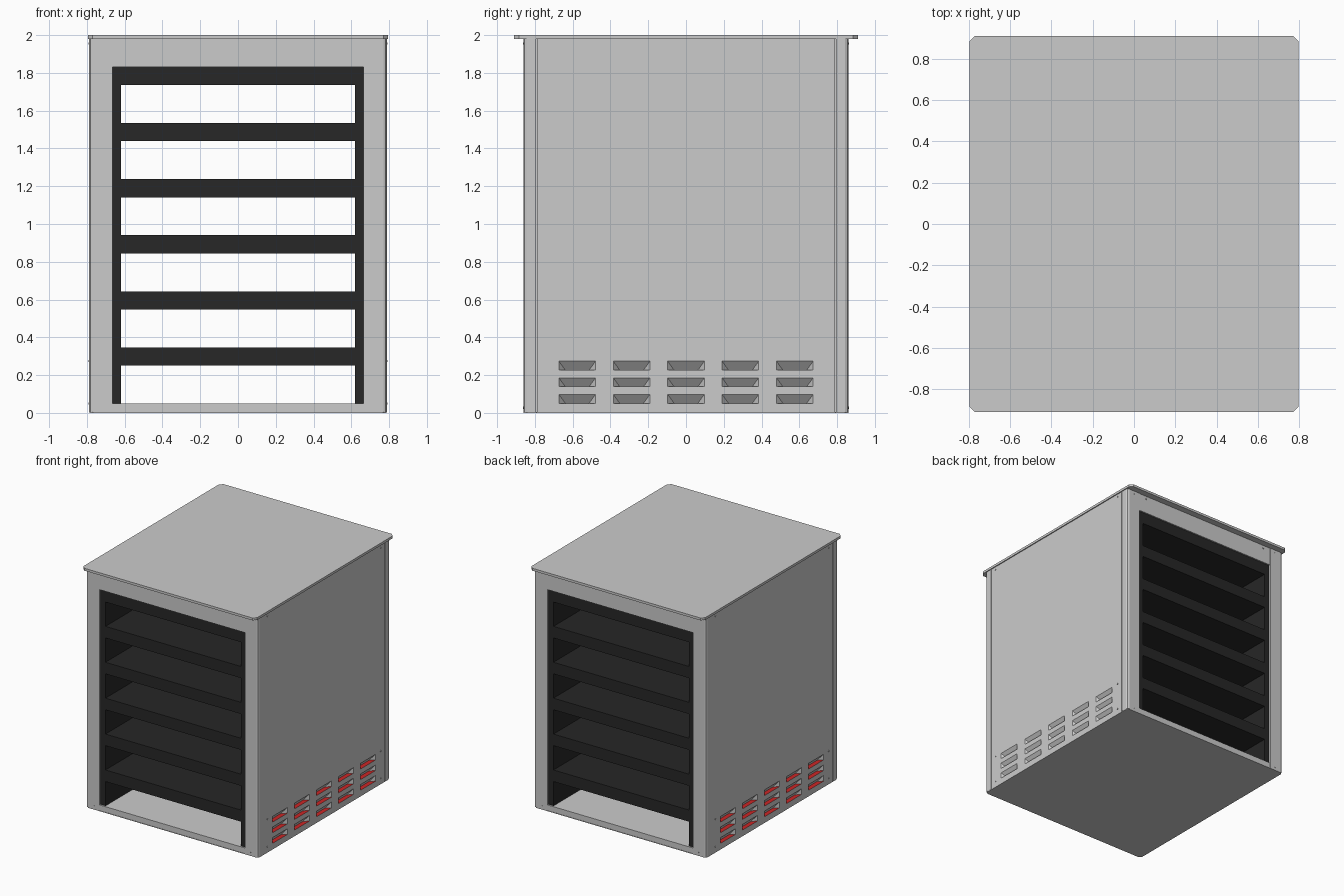
import bpy, bmesh, math
from mathutils import Matrix

if "Cube" in bpy.data.objects:
    bpy.data.objects.remove(bpy.data.objects["Cube"])

def material(name, col):
    m = bpy.data.materials.new(name)
    m.diffuse_color = (*col, 1)
    m.use_nodes = True
    m.node_tree.nodes["Principled BSDF"].inputs["Base Color"].default_value = m.diffuse_color
    return m

DARK = material("dark_frame", (0.02, 0.02, 0.02))
RED = material("red_interior", (0.6, 0.02, 0.02))

def make(name, bm, mats=()):
    me = bpy.data.meshes.new(name)
    bm.to_mesh(me)
    bm.free()
    for m in mats:
        me.materials.append(m)
    ob = bpy.data.objects.new(name, me)
    bpy.context.collection.objects.link(ob)
    return ob

def prism(name, pts, z0, z1, mats=()):
    bm = bmesh.new()
    lo = [bm.verts.new((x, y, z0)) for x, y in pts]
    hi = [bm.verts.new((x, y, z1)) for x, y in pts]
    bm.faces.new(lo)
    bm.faces.new(hi)
    for i in range(len(pts)):
        j = (i + 1) % len(pts)
        bm.faces.new((lo[i], lo[j], hi[j], hi[i]))
    bmesh.ops.recalc_face_normals(bm, faces=bm.faces[:])
    return make(name, bm, mats)

def box(name, x0, x1, y0, y1, z0, z1, mats=()):
    return prism(name, [(x0, y0), (x1, y0), (x1, y1), (x0, y1)], z0, z1, mats)

def chamfered(x, y, c):
    return [(x - c, -y), (x, c - y), (x, y - c), (x - c, y),
            (c - x, y), (-x, y - c), (-x, c - y), (c - x, -y)]

# lid and base
prism("top_lid", chamfered(0.795, 0.91, 0.026), 1.98, 2.0)
prism("base_pan", chamfered(0.787, 0.86, 0.019), 0, 0.004)
box("floor", -0.665, 0.665, -0.857, 0.857, 0.004, 0.05)

# four corner posts, stepped behind the side panel gap
post = [(0.665, 0.86), (0.769, 0.86), (0.781, 0.855), (0.788, 0.842), (0.788, 0.794),
        (0.775, 0.794), (0.775, 0.78), (0.665, 0.78)]
for sx in (1, -1):
    for sy in (1, -1):
        prism("corner_post", [(x * sx, y * sy) for x, y in post], 0.004, 1.98)

# front and back headers
for s in (1, -1):
    a, b = sorted((s * 0.80, s * 0.857))
    box("header", -0.665, 0.665, a, b, 1.83, 1.98)

# dark inner walls and shelves, open front to back
for s in (1, -1):
    a, b = sorted((s * 0.62, s * 0.665))
    box("inner_wall", a, b, -0.845, 0.845, 0.05, 1.83, [DARK])
for i in range(6):
    z = 0.251 + i * 0.2968
    box("shelf", -0.62, 0.62, -0.845, 0.845, z, z + 0.096, [DARK])

# side panels with louvers pressed inward
X, XI, E = 0.787, 0.750, 0.034
ys = [-0.788]
for i in range(-2, 3):
    ys += [i * 0.288 - 0.097, i * 0.288 + 0.097]
ys.append(0.788)
zs = [0.004]
for i in range(3):
    zs += [0.051 + i * 0.0877, 0.098 + i * 0.0877]
zs.append(1.98)

def side_panel(name, angle):
    bm = bmesh.new()
    def face(*pts, mat=0):
        bm.faces.new([bm.verts.new(p) for p in pts]).material_index = mat
    for i, (y0, y1) in enumerate(zip(ys, ys[1:])):
        for j, (z0, z1) in enumerate(zip(zs, zs[1:])):
            a, b, c, d = (X, y0, z0), (X, y1, z0), (X, y1, z1), (X, y0, z1)
            if i % 2 and j % 2:
                p, q = (XI, y0 + E, z0), (XI, y1 - E, z0)
                face(p, q, c, d)
                face(a, p, d)
                face(q, b, c)
                face(a, b, q, p, mat=1)
            else:
                face(a, b, c, d)
    # folded edges
    for s in (1, -1):
        e = [(X, s * 0.788, 0.004), (X, s * 0.788, 1.98),
             (0.775, s * 0.788, 1.98), (0.775, s * 0.788, 0.004)]
        face(*(e[::-1] if s > 0 else e))
    bmesh.ops.remove_doubles(bm, verts=bm.verts[:], dist=1e-5)
    bm.transform(Matrix.Rotation(angle, 4, 'Z'))
    grey = material(name + "_grey", (0.8, 0.8, 0.8))
    make(name, bm, [grey, RED])

side_panel("right_panel", 0)
side_panel("left_panel", math.pi)

# small screw heads on all four sides
bm = bmesh.new()
def screw(x, y, z, axis):
    m = Matrix.Translation((x, y, z)) @ Matrix.Rotation(math.pi / 2, 4, axis)
    bmesh.ops.create_cone(bm, cap_ends=True, segments=10, radius1=0.006,
                          radius2=0.006, depth=0.012, matrix=m)
for s in (1, -1):
    for t in (1, -1):
        for z in (0.05, 0.275, 1.955):
            screw(s * 0.786, t * 0.74, z, 'Y')
        for x, z in ((0.715, 0.027), (0.715, 1.955), (0.595, 1.955)):
            screw(s * x, t * 0.857, z, 'X')
make("screws", bm)
